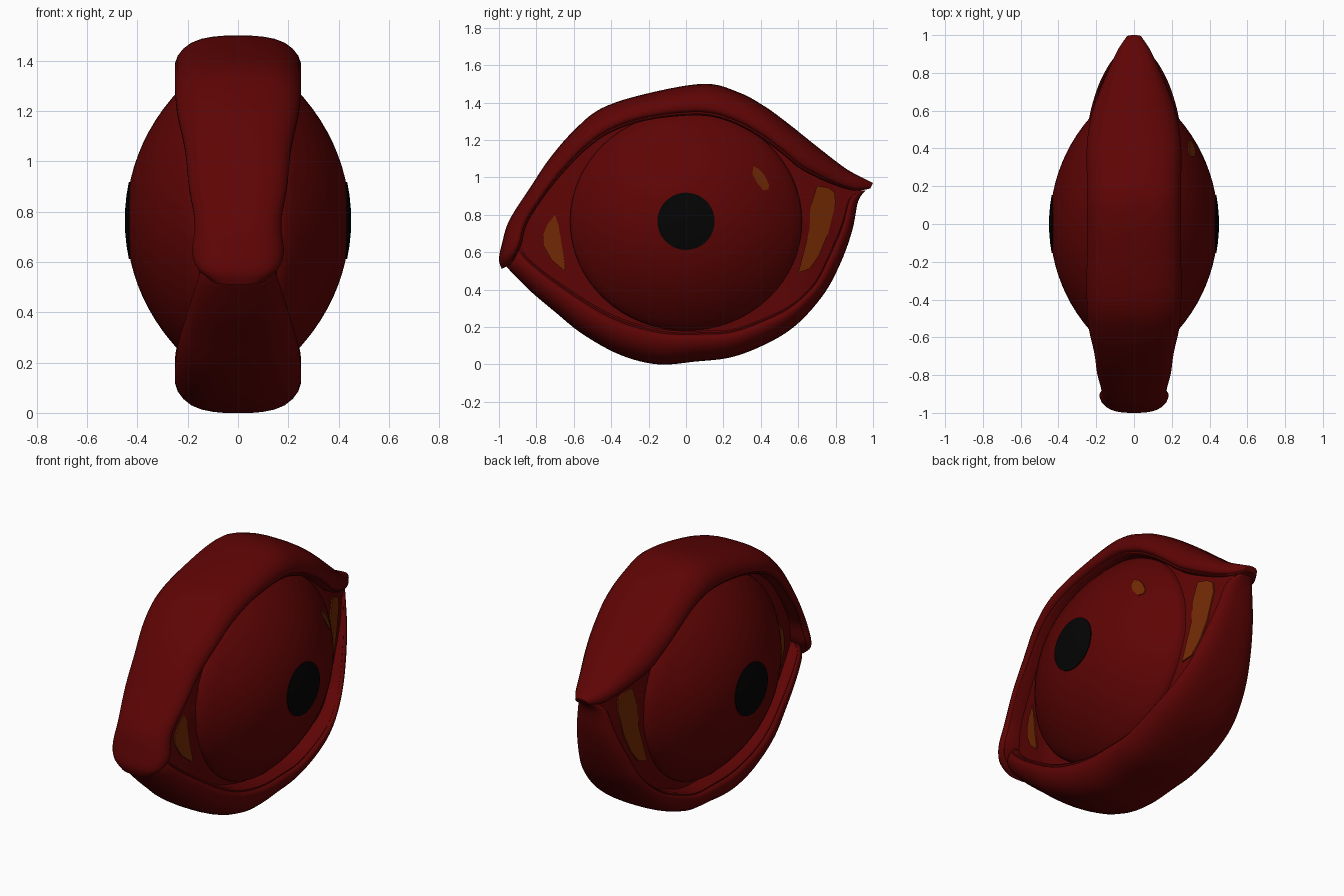
import bpy, bmesh, math

if "Cube" in bpy.data.objects:
    bpy.data.objects.remove(bpy.data.objects["Cube"])


def material(name, rgb):
    m = bpy.data.materials.new(name)
    m.diffuse_color = (*rgb, 1)
    m.use_nodes = True
    m.node_tree.nodes["Principled BSDF"].inputs["Base Color"].default_value = m.diffuse_color
    return m


RED = material("dark red", (0.112, 0.0012, 0.0012))
BLACK = material("black", (0.0012, 0.0012, 0.0012))
AMBER = material("amber", (0.165, 0.022, 0.0012))
CZ = 0.765             # height of the eye centre
R, PEAK = 0.855, 0.445  # lens radius and its furthest x


def finish(bm, name, mat, mirror=False, angle=50):
    bmesh.ops.recalc_face_normals(bm, faces=bm.faces)
    me = bpy.data.meshes.new(name)
    bm.to_mesh(me)
    bm.free()
    me.materials.append(mat)
    me.shade_smooth()
    me.set_sharp_from_angle(angle=math.radians(angle))
    ob = bpy.data.objects.new(name, me)
    bpy.context.collection.objects.link(ob)
    if mirror:
        mod = ob.modifiers.new("mirror", 'MIRROR')
        mod.use_axis[0] = True
        mod.use_mirror_merge = False
    return ob


def smooth_path(rows, steps=6):
    """Catmull-Rom through rows of numbers."""
    out = []
    n = len(rows)
    for i in range(n - 1):
        a, b, c, d = (rows[max(0, min(n - 1, k))] for k in (i - 1, i, i + 1, i + 2))
        for s in range(steps):
            t = s / steps
            out.append([0.5 * (2 * q + (r - p) * t + (2 * p - 5 * q + 4 * r - u) * t * t
                        + (3 * q - p - 3 * r + u) * t ** 3) for p, q, r, u in zip(a, b, c, d)])
    out.append(list(rows[-1]))
    return out


# Lid stations: outer y, outer z, inner y, inner z, half width
UPPER = smooth_path([
    (-.985, .51, -.93, .54, .11), (-1.0, .56, -.91, .58, .16), (-.985, .64, -.88, .64, .182),
    (-.945, .77, -.85, .75, .172),
    (-.83, .95, -.77, .88, .195), (-.73, 1.10, -.66, 1.02, .21), (-.60, 1.25, -.52, 1.16, .24),
    (-.45, 1.37, -.38, 1.25, .25), (-.20, 1.45, -.18, 1.31, .25), (.10, 1.50, .08, 1.33, .25),
    (.28, 1.455, .25, 1.29, .25), (.42, 1.38, .40, 1.21, .25), (.55, 1.285, .52, 1.12, .235),
    (.70, 1.165, .62, 1.04, .205), (.85, 1.05, .78, .965, .14), (.94, 1.0, .90, .93, .09),
    (1.0, .97, .985, .94, .04)])
LOWER = smooth_path([
    (-.975, .54, -.88, .62, .12), (-.93, .49, -.85, .575, .15), (-.83, .39, -.75, .49, .18),
    (-.70, .28, -.62, .40, .21), (-.55, .16, -.46, .30, .24), (-.35, .05, -.30, .23, .25),
    (-.15, 0, -.10, .185, .25), (.05, .015, .10, .18, .25), (.25, .04, .25, .19, .25),
    (.45, .12, .42, .25, .25), (.60, .22, .56, .32, .235), (.74, .38, .68, .43, .20),
    (.83, .55, .76, .58, .165), (.89, .72, .83, .74, .125), (.92, .87, .87, .88, .09),
    (.96, .93, .92, .93, .05)])

# Lid cross-section: (share of half width, share from outer to inner edge)
HALF = [(.2, .005), (.4, .03), (.58, .08), (.74, .17), (.87, .31), (.96, .48), (1.0, .65),
        (1.0, .78), (.97, .86), (.92, .89), (.93, .94), (.88, 1.0), (.4, 1.0)]
SECTION = [(0, 0)] + HALF + [(0, 1.0)] + [(-x, t) for x, t in reversed(HALF)]


def lid(name, stations):
    bm = bmesh.new()
    loops = []
    for oy, oz, iy, iz, w in stations:
        loops.append([bm.verts.new((x * w, oy + (iy - oy) * t, oz + (iz - oz) * t))
                      for x, t in SECTION])
    n = len(SECTION)
    for a, b in zip(loops, loops[1:]):
        for i in range(n):
            bm.faces.new((a[i], a[(i + 1) % n], b[(i + 1) % n], b[i]))
    bm.faces.new(loops[0])
    bm.faces.new(loops[-1])
    return finish(bm, name, RED)


lid("upper_lid", UPPER)
lid("lower_lid", LOWER)


def socket_x(y):
    return 0.165 - 0.28 * max(0, abs(y) - 0.58)


def lens_x(y, z):
    return PEAK - R + math.sqrt(R * R - y * y - 1.18 * (z - CZ) ** 2)


def rings(name, mat, loops, angle=50):
    """Skin nested loops of points, closing the last onto its centre."""
    bm = bmesh.new()
    vs = [[bm.verts.new(p) for p in l] for l in loops]
    n = len(vs[0])
    for a, b in zip(vs, vs[1:]):
        for i in range(n):
            bm.faces.new((a[i], a[(i + 1) % n], b[(i + 1) % n], b[i]))
    bm.faces.new(vs[-1])
    return finish(bm, name, mat, True, angle)


# Corner surface of the eye, tucked under both lids and dished below the lens
edge = [(iy + .35 * (oy - iy), iz + .35 * (oz - iz)) for oy, oz, iy, iz, w in UPPER + LOWER[::-1]]
loops = []
for s in (1, .92, .84, .76, .68, .6, .4, .2):
    loops.append([(socket_x(y * s) - .02 * min(1, abs(z - CZ) * s / .5), y * s,
                   CZ + (z - CZ) * s) for y, z in edge])
rings("eye_corners", RED, loops)


# Bulging lens and pupil
def cap_loop(ry, rz, lift=0.0, drop=None, n=64):
    out = []
    for i in range(n):
        a = 2 * math.pi * i / n
        y, z = ry * math.cos(a), CZ + rz * math.sin(a)
        out.append((drop if drop is not None else lens_x(y, z) + lift, y, z))
    return out


lens = [cap_loop(.62, .585, drop=.1), cap_loop(.62, .585, lift=-.01)]
lens += [cap_loop(.62 * s, .585 * s) for s in
         (.98, .92, .84, .76, .68, .6, .52, .44, .36, .28, .2, .12, .04)]
rings("eye_lens", RED, lens)
rings("pupil", BLACK, [cap_loop(.153, .153, -.003), cap_loop(.153, .153, .005),
                       cap_loop(.1, .1, .005), cap_loop(.04, .04, .005)])


# Thin painted patches laid on the surfaces
def patch(name, outline, surface, mirror=True):
    bm = bmesh.new()
    top = [bm.verts.new((surface(y, z) + .005, y, z)) for y, z in outline]
    low = [bm.verts.new((surface(y, z) - .003, y, z)) for y, z in outline]
    n = len(top)
    bm.faces.new(top)
    bm.faces.new(low[::-1])
    for i in range(n):
        bm.faces.new((top[i], low[i], low[(i + 1) % n], top[(i + 1) % n]))
    bmesh.ops.triangulate(bm, faces=[f for f in bm.faces if len(f.verts) > 4])
    return finish(bm, name, AMBER, mirror, 30)


def flat_x(y, z):
    return socket_x(y)


patch("front_corner_patch", [(-.70, .80), (-.74, .75), (-.765, .69), (-.765, .64), (-.72, .56),
                             (-.65, .50), (-.645, .52), (-.665, .62), (-.68, .74)], flat_x)
patch("back_corner_patch", [(.70, .955), (.76, .945), (.795, .92), (.80, .86), (.76, .70),
                            (.71, .58), (.66, .51), (.60, .49), (.635, .60), (.66, .72),
                            (.665, .84)], flat_x)
patch("lens_highlight", [(.36, 1.06), (.39, 1.045), (.42, 1.01), (.445, .96), (.44, .935),
                         (.415, .93), (.38, .97), (.355, 1.02)], lens_x, False)
